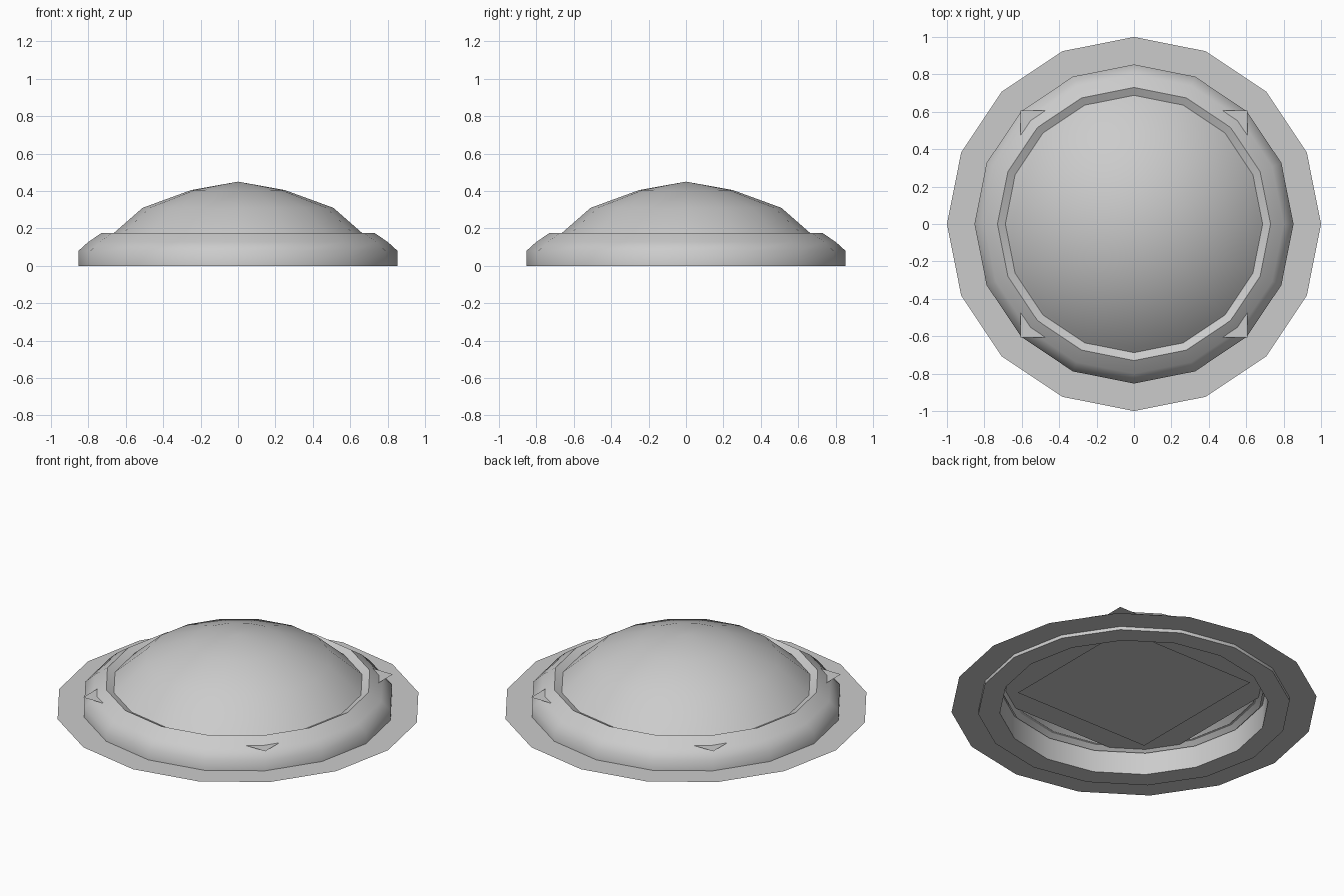
import bpy, bmesh, math

if "Cube" in bpy.data.objects:
    bpy.data.objects.remove(bpy.data.objects["Cube"])

SEG = 16


def finish(name, bm, angle):
    me = bpy.data.meshes.new(name)
    bm.to_mesh(me)
    bm.free()
    ob = bpy.data.objects.new(name, me)
    bpy.context.collection.objects.link(ob)
    bpy.ops.object.select_all(action='DESELECT')
    ob.select_set(True)
    bpy.context.view_layer.objects.active = ob
    if angle:
        bpy.ops.object.shade_smooth_by_angle(angle=math.radians(angle))
    return ob


def lathe(name, profile, closed=False, angle=50):
    bm = bmesh.new()
    vs = [bm.verts.new((r, 0, z)) for r, z in profile]
    pairs = zip(vs, vs[1:] + vs[:1]) if closed else zip(vs, vs[1:])
    edges = [bm.edges.new(p) for p in pairs]
    bmesh.ops.spin(bm, geom=vs + edges, cent=(0, 0, 0), axis=(0, 0, 1),
                   angle=math.tau, steps=SEG, use_duplicate=False)
    bmesh.ops.remove_doubles(bm, verts=bm.verts, dist=1e-4)
    bmesh.ops.recalc_face_normals(bm, faces=bm.faces)
    if not closed and sum(f.normal.z for f in bm.faces) < 0:
        bmesh.ops.reverse_faces(bm, faces=bm.faces)
    return finish(name, bm, angle)


def square_plate(name, half, z):
    bm = bmesh.new()
    bmesh.ops.create_grid(bm, x_segments=1, y_segments=1, size=half)
    for v in bm.verts:
        v.co.z = z
    return finish(name, bm, 0)


# flat base flange
lathe("base_flange", [(1.0, 0.02), (0.84, 0.02)], angle=0)

# rounded collar around the dome
lathe("collar", [(0.735, 0.0), (0.853, 0.0), (0.853, 0.08), (0.80, 0.128),
                 (0.73, 0.175), (0.68, 0.15), (0.735, 0.14)], closed=True)

# main dome shell
lathe("dome", [(0.0, 0.45), (0.25, 0.405), (0.51, 0.31), (0.67, 0.17), (0.72, 0.125)])

# flat square plates under the dome; the larger one's corners pierce the collar
square_plate("upper_plate", 0.607, 0.14)
square_plate("lower_plate", 0.45, 0.125)
